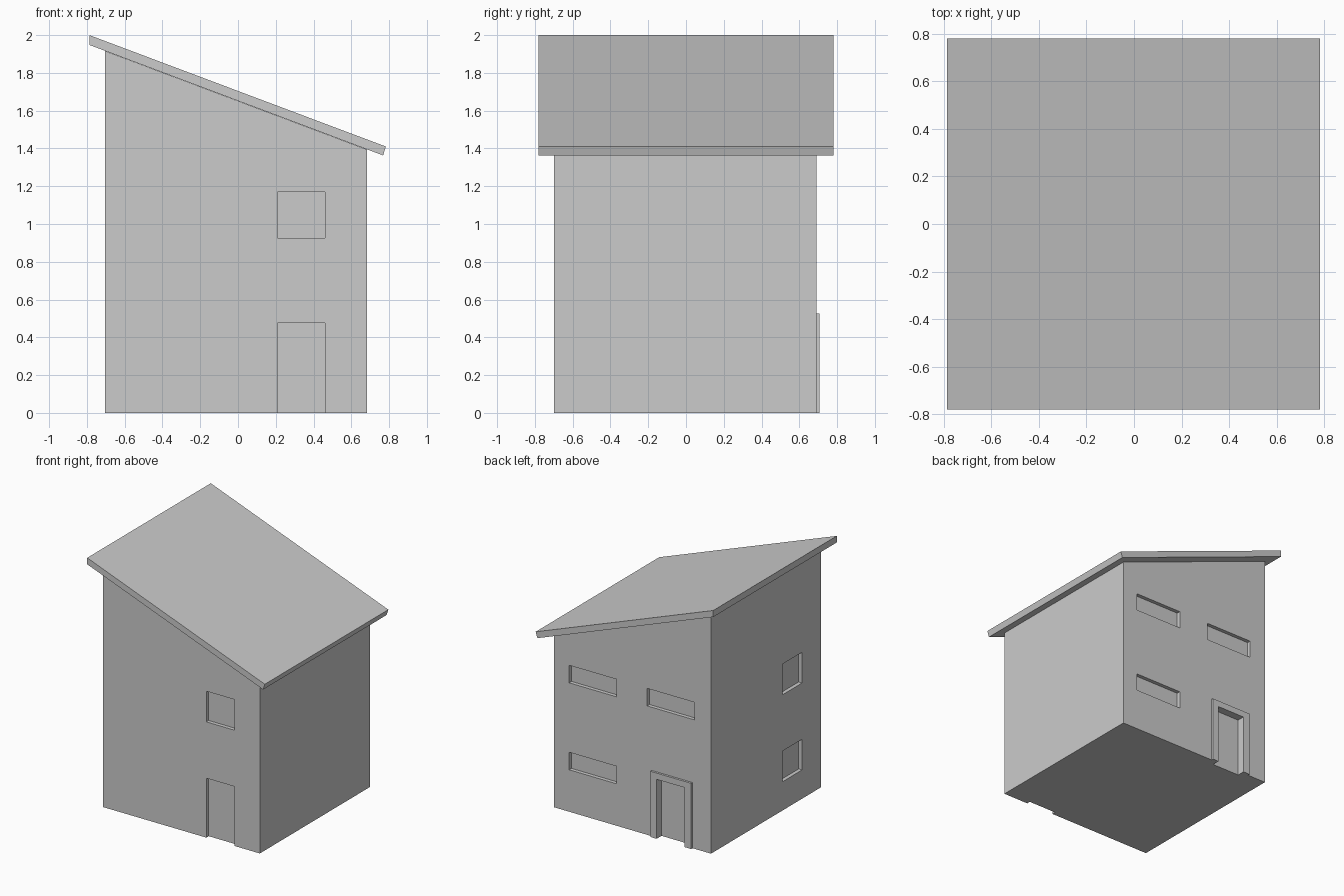
import bpy, bmesh
from mathutils import Vector

if "Cube" in bpy.data.objects:
    bpy.data.objects.remove(bpy.data.objects["Cube"])


def extrude_profile(name, pts, y0, y1):
    """Solid made by sweeping an (x, z) outline from y0 to y1."""
    bm = bmesh.new()
    face = bm.faces.new([bm.verts.new((x, y0, z)) for x, z in pts])
    ret = bmesh.ops.extrude_face_region(bm, geom=[face])
    verts = [g for g in ret["geom"] if isinstance(g, bmesh.types.BMVert)]
    bmesh.ops.translate(bm, verts=verts, vec=Vector((0, y1 - y0, 0)))
    bmesh.ops.recalc_face_normals(bm, faces=bm.faces)
    mesh = bpy.data.meshes.new(name)
    bm.to_mesh(mesh)
    bm.free()
    obj = bpy.data.objects.new(name, mesh)
    bpy.context.collection.objects.link(obj)
    return obj


def recess(wall, x, y, z):
    """Cut a box-shaped recess given by (min, max) ranges."""
    outline = [(x[0], z[0]), (x[1], z[0]), (x[1], z[1]), (x[0], z[1])]
    cutter = extrude_profile("recess_cutter", outline, *y)
    cutter.hide_render = True
    mod = wall.modifiers.new("recess", 'BOOLEAN')
    mod.operation = 'DIFFERENCE'
    mod.solver = 'EXACT'
    mod.object = cutter
    bpy.context.view_layer.objects.active = wall
    bpy.ops.object.modifier_apply(modifier=mod.name)
    bpy.data.objects.remove(cutter)


LEFT, RIGHT, FRONT, BACK = -0.704, 0.683, -0.70, 0.69
DEPTH, OUT = 0.03, 0.2

# House body with a sloping top
body = extrude_profile(
    "house_body",
    [(LEFT, 0), (RIGHT, 0), (RIGHT, 1.394), (LEFT, 1.916)], FRONT, BACK)

# Front door and window
front = (FRONT - OUT, FRONT + DEPTH)
recess(body, (0.21, 0.46), front, (-0.1, 0.475))
recess(body, (0.21, 0.46), front, (0.925, 1.17))

# Left windows, one per storey
for z in ((0.23, 0.475), (0.925, 1.17)):
    recess(body, (LEFT - OUT, LEFT + DEPTH), (-0.46, -0.215), z)

# Back slit windows
back = (BACK - DEPTH, BACK + OUT)
for x, top in (((0.13, 0.55), 0.475), ((0.13, 0.55), 1.17), ((-0.56, -0.14), 1.17)):
    recess(body, x, back, (top - 0.14, top))

# Back door, set deeper inside a raised frame
recess(body, (-0.48, -0.235), (BACK - 0.045, BACK + OUT), (-0.1, 0.475))
extrude_profile(
    "back_door_frame",
    [(-0.54, 0), (-0.48, 0), (-0.48, 0.475), (-0.235, 0.475),
     (-0.235, 0), (-0.18, 0), (-0.18, 0.525), (-0.54, 0.525)],
    BACK, BACK + 0.017)

# Single-pitch roof slab
extrude_profile(
    "roof",
    [(-0.787, 1.948), (0.768, 1.363), (0.783, 1.41), (-0.787, 2.0)], -0.78, 0.78)
